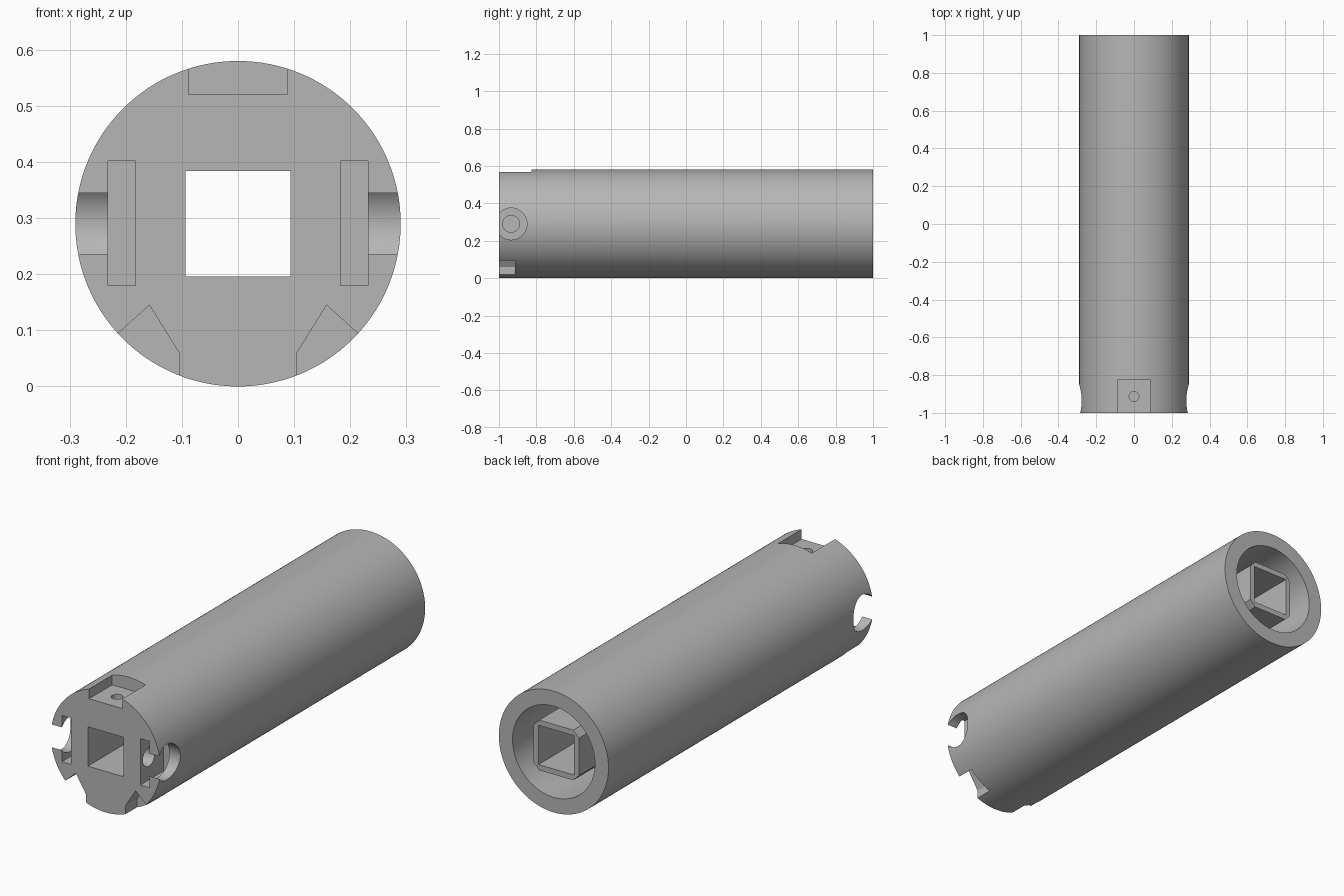
import bpy, bmesh, math
from mathutils import Matrix, Vector

if "Cube" in bpy.data.objects:
    bpy.data.objects.remove(bpy.data.objects["Cube"], do_unlink=True)

R = 0.29          # body radius, also the height of its axis
FLOOR = -0.6      # end of the deep rear bore

grey = bpy.data.materials.new("matte_grey")
grey.use_nodes = True
grey.diffuse_color = (0.47, 0.47, 0.47, 1)
grey.node_tree.nodes["Principled BSDF"].inputs["Base Color"].default_value = (0.47, 0.47, 0.47, 1)


def add_object(name, bm):
    bmesh.ops.recalc_face_normals(bm, faces=bm.faces)
    mesh = bpy.data.meshes.new(name)
    bm.to_mesh(mesh)
    bm.free()
    mesh.materials.append(grey)
    obj = bpy.data.objects.new(name, mesh)
    bpy.context.collection.objects.link(obj)
    return obj


def prism(name, points, y0, y1):
    """Extrude an (x, z) outline along y."""
    bm = bmesh.new()
    face = bm.faces.new([bm.verts.new((x, y0, z)) for x, z in points])
    ext = bmesh.ops.extrude_face_region(bm, geom=[face])
    moved = [v for v in ext["geom"] if isinstance(v, bmesh.types.BMVert)]
    bmesh.ops.translate(bm, verts=moved, vec=(0, y1 - y0, 0))
    return add_object(name, bm)


def box(name, x0, x1, y0, y1, z0, z1):
    return prism(name, [(x0, z0), (x1, z0), (x1, z1), (x0, z1)], y0, y1)


def rod(name, radius, start, end, sides=64):
    """Cylinder between two points."""
    a, b = Vector(start), Vector(end)
    turn = (b - a).to_track_quat("Z", "Y").to_matrix().to_4x4()
    bm = bmesh.new()
    bmesh.ops.create_cone(bm, cap_ends=True, segments=sides, radius1=radius,
                          radius2=radius, depth=(b - a).length,
                          matrix=Matrix.Translation((a + b) / 2) @ turn)
    return add_object(name, bm)


def cut(target, cutter):
    bpy.ops.object.select_all(action="DESELECT")
    bpy.context.view_layer.objects.active = target
    target.select_set(True)
    mod = target.modifiers.new("cut", "BOOLEAN")
    mod.operation = "DIFFERENCE"
    mod.solver = "EXACT"
    mod.object = cutter
    cutter.hide_render = True
    bpy.ops.object.modifier_apply(modifier=mod.name)
    bpy.data.objects.remove(cutter, do_unlink=True)


def finish(obj):
    bpy.ops.object.select_all(action="DESELECT")
    bpy.context.view_layer.objects.active = obj
    obj.select_set(True)
    bpy.ops.object.shade_smooth_by_angle(angle=math.radians(25))


# Round body with its rear bore and square passage
body = rod("body", R, (0, -1, R), (0, 1, R), 128)
cut(body, rod("rear_bore", 0.218, (0, FLOOR, R), (0, 1.1, R), 96))
cut(body, box("passage", -0.094, 0.094, -1.1, FLOOR + 0.1, R - 0.094, R + 0.094))

# Top notch with its blind screw hole
cut(body, box("top_notch", -0.088, 0.088, -1.1, -0.825, 0.52, 0.7))
cut(body, rod("top_hole", 0.026, (0, -0.913, 0.43), (0, -0.913, 0.55), 32))

for side in (1, -1):
    # Side nut slot, outer counterbore and blind screw hole
    x_in, x_out = sorted((side * 0.183, side * 0.232))
    cut(body, box("side_slot", x_in, x_out, -1.1, -0.825, 0.18, 0.402))
    cut(body, rod("side_counterbore", 0.085, (side * 0.22, -0.935, R), (side * 0.4, -0.935, R)))
    cut(body, rod("side_hole", 0.045, (side * 0.12, -0.935, R), (side * 0.2, -0.935, R), 48))
    # Lower angled notch
    outline = [(0.158, 0.145), (0.268, 0.045), (0.268, -0.06), (0.105, -0.06), (0.105, 0.06)]
    cut(body, prism("lower_notch", [(side * x, z) for x, z in outline], -1.1, -0.913))

# Chamfered square tube standing inside the rear bore
h, c = 0.12, 0.09
octagon = [(h, -c), (h, c), (c, h), (-c, h), (-h, c), (-h, -c), (-c, -h), (c, -h)]
tube = prism("inner_square_tube", [(x, z + R) for x, z in octagon], FLOOR, 0.98)
cut(tube, box("tube_passage", -0.094, 0.094, FLOOR - 0.1, 1.1, R - 0.094, R + 0.094))

finish(body)
finish(tube)
